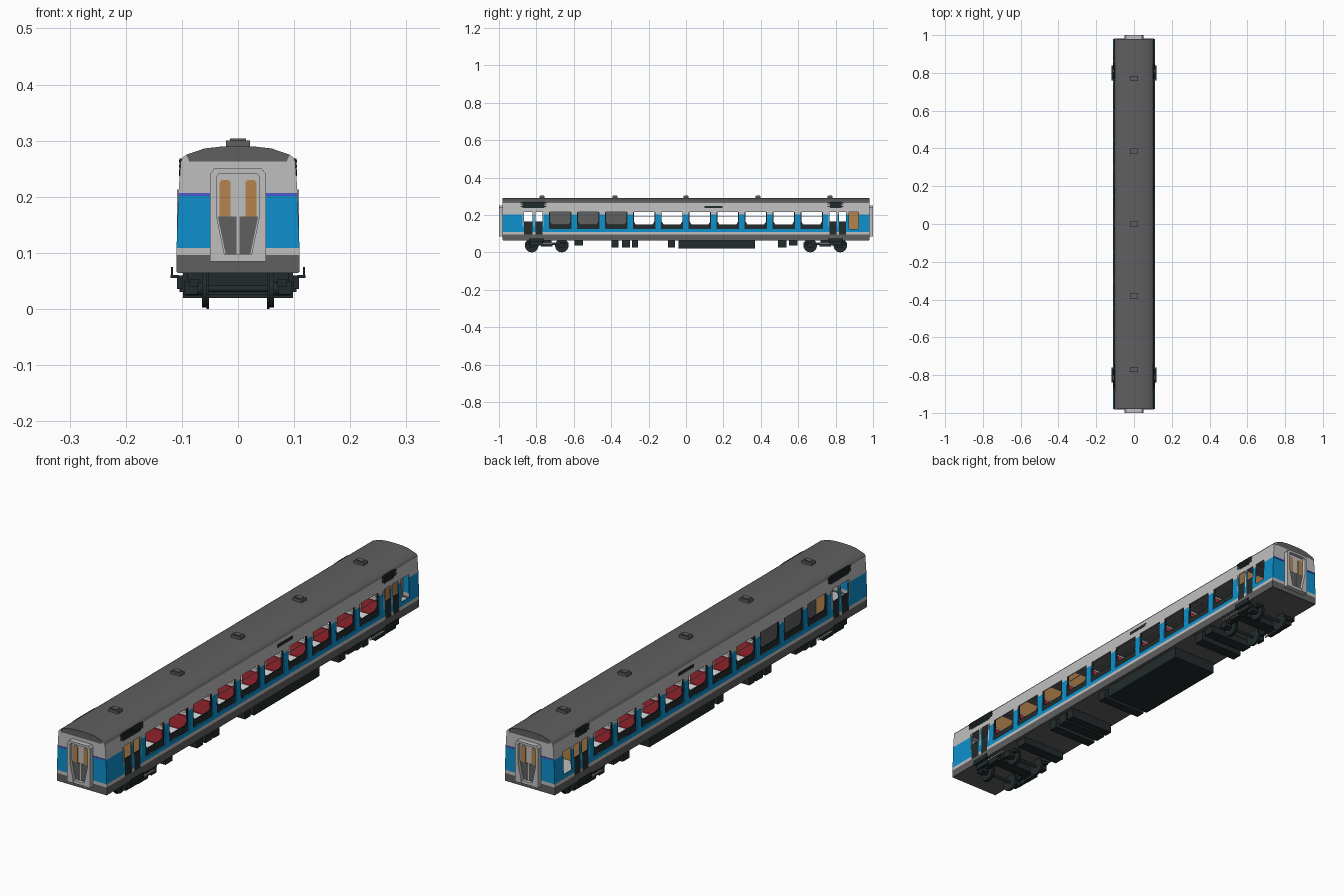
import bpy, bmesh, math
from mathutils import Matrix, Vector

if "Cube" in bpy.data.objects:
    bpy.data.objects.remove(bpy.data.objects["Cube"])

def material(name, r, g, b):
    m = bpy.data.materials.new(name)
    m.diffuse_color = (r, g, b, 1)
    m.use_nodes = True
    m.node_tree.nodes["Principled BSDF"].inputs["Base Color"].default_value = m.diffuse_color
    return m

GREY = material("light grey", .52, .52, .52)
BLUE = material("blue", .004, .28, .61)
DARK = material("dark grey", .115, .115, .12)
BLACK = material("underframe black", .016, .024, .025)
TAN = material("tan", .46, .23, .075)
PURPLE = material("purple stripe", .07, .10, .58)
RED = material("red", .45, .025, .04)
WHITE = material("white", .75, .75, .75)

def finish(name, bm, mats):
    me = bpy.data.meshes.new(name)
    bmesh.ops.recalc_face_normals(bm, faces=bm.faces)
    bm.to_mesh(me)
    bm.free()
    for m in mats:
        me.materials.append(m)
    ob = bpy.data.objects.new(name, me)
    bpy.context.collection.objects.link(ob)
    return ob

def mirror_x(ob):
    ob.modifiers.new("mirror", 'MIRROR').use_clip = True
    return ob

def boxes(name, items, mat, mirror=False):
    """items: (x0, x1, y0, y1, z0, z1)"""
    bm = bmesh.new()
    for x0, x1, y0, y1, z0, z1 in items:
        size = Matrix.Diagonal((x1 - x0, y1 - y0, z1 - z0, 1))
        mid = Vector(((x0 + x1) / 2, (y0 + y1) / 2, (z0 + z1) / 2))
        bmesh.ops.create_cube(bm, size=1, matrix=Matrix.Translation(mid) @ size)
    ob = finish(name, bm, [mat])
    return mirror_x(ob) if mirror else ob

def plates(name, items, mat, mirror=False):
    """items: (axis, outline points, d0, d1); outline is (y, z) for axis x, (x, z) for axis y"""
    bm = bmesh.new()
    for axis, pts, d0, d1 in items:
        def ring(d):
            return [bm.verts.new((d, a, b) if axis == 'x' else (a, d, b)) for a, b in pts]
        r0, r1 = ring(d0), ring(d1)
        bm.faces.new(r0)
        bm.faces.new(r1)
        for i in range(len(pts)):
            j = (i + 1) % len(pts)
            bm.faces.new((r0[i], r0[j], r1[j], r1[i]))
    ob = finish(name, bm, [mat])
    return mirror_x(ob) if mirror else ob

# Layout of openings along the side
bays = [-.672 + .1493 * i for i in range(10)]
windows = [(y - .06, y + .06) for y in bays]
doors = [(.768, .805), (.818, .855), (-.805, -.768), (-.865, -.822)]
small = (.872, .922)
ys = sorted({-.98, .98, *small, *[v for p in windows + doors for v in p]})

# Body shell: half profile swept along y, openings left out, then mirrored
profile = [(.110, .066), (.110, .096), (.1095, .109), (.109, .125), (.1075, .165), (.106, .203),
           (.1055, .215), (.102, .263), (.0985, .270), (.092, .275), (.06, .286), (.03, .2895), (0, .290)]

def inside(y, spans):
    return any(a < y < b for a, b in spans)

def band(z):
    return 2 if z < .096 or z > .263 else 1 if .109 < z < .203 else 0

bm = bmesh.new()
def face(pts, mi, smooth=False):
    f = bm.faces.new([bm.verts.new(p) for p in pts])
    f.material_index = mi
    f.smooth = smooth

for (xa, za), (xb, zb) in zip(profile, profile[1:]):
    zm = (za + zb) / 2
    for y0, y1 in zip(ys, ys[1:]):
        ym = (y0 + y1) / 2
        if inside(ym, windows) and .125 < zm < .215:
            continue
        if inside(ym, doors + [small]) and .165 < zm < .215:
            continue
        if inside(ym, [small]) and .125 < zm < .215:
            continue
        mi = 3 if inside(ym, doors) and .096 < zm < .165 else band(zm)
        face([(xa, y0, za), (xa, y1, za), (xb, y1, zb), (xb, y0, zb)], mi, zm > .263)
    if zm < .263:
        for y in (-.98, .98):
            face([(0, y, za), (xa, y, za), (xb, y, zb), (0, y, zb)], band(zm))
for y in (-.98, .98):
    face([(0, y, .263)] + [(x, y, z) for x, z in profile[7:]], 2)
bmesh.ops.remove_doubles(bm, verts=bm.verts, dist=1e-5)
body = mirror_x(finish("body_shell", bm, [GREY, BLUE, DARK, BLACK]))
sol = body.modifiers.new("thickness", 'SOLIDIFY')
sol.thickness = .004
sol.offset = -1

# Painted end stripes and light corner strips of the roof end
boxes("end_stripe", [(.05, .106, s * .981 - .001, s * .981 + .001, .201, .207) for s in (-1, 1)], PURPLE, True)
plates("roof_end_corner", [('y', [(.087, .263), (.102, .263), (.0985, .27), (.092, .275)], s * .98, s * .982)
                           for s in (-1, 1)], GREY, True)

# Window frames: deep dark lower part, thin sides
def frame(y, w=.06):
    half = [(w, .125), (w, .215), (w - .005, .215), (w - .005, .165), (w - .014, .150)]
    return [(y + a, z) for a, z in half] + [(y - a, z) for a, z in reversed(half)]
plates("window_frame", [('x', frame(y), .100, .1045) for y in bays], BLACK, True)
boxes("window_bar", [(.1015, .1035, y - .055, y + .055, .190, .1925) for y in bays[3:]], GREY, True)
boxes("door_edge_strip", [(.1, .1085, y - .002, y + .002, .1, .213)
                          for y in (-.813, -.872, -.761, .8115, .761)], GREY, True)

# Louvres above doors and the display on the side
lou = []
for y0, y1 in ((-.885, -.745), (.757, .843)):
    lou.append((.098, .1042, y0 + .012, y1 - .012, .236, .268))
    lou += [(.098, .1055, y0, y1, z, z + .005) for z in (.243, .252, .261)]
lou.append((.098, .1048, .10, .195, .237, .249))
boxes("side_louvre", lou, BLACK, True)

# Roof vents
vent_y = (-.77, -.38, 0, .385, .77)
boxes("roof_vent", [(-.021, .021, y - .014, y + .014, .285, .300) for y in vent_y]
      + [(-.014, .014, y - .010, y + .010, .300, .304) for y in vent_y], DARK)

# Gangway at both ends: frame, recessed door, dark panels and panes
gate, leaf, panel, pane = [], [], [], []
for s in (-1, 1):
    gate.append(('y', [(0, .25), (.043, .25), (.05, .24), (.05, .085), (.024, .085), (.024, .097), (.038, .165),
                       (.038, .236), (.034, .241), (0, .241)], s * .978, s * 1.0))
    leaf.append(('y', [(0, .085), (.04, .085), (.04, .245), (0, .245)], s * .98, s * .986))
    panel.append(('y', [(.003, .098), (.022, .098), (.036, .165), (.003, .165)], s * .984, s * .988))
    pane.append(('y', [(.013, .165), (.033, .165), (.033, .225), (.029, .230), (.017, .230), (.013, .225)],
                 s * .984, s * .988))
plates("gangway_frame", gate, GREY, True)
plates("gangway_door", leaf, GREY, True)
plates("gangway_door_panel", panel, DARK, True)
plates("gangway_door_pane", pane, TAN, True)
boxes("gangway_sill", [(-.026, .026, s * .989 - .009, s * .989 + .009, .085, .097) for s in (-1, 1)], GREY)

# Interior: floor, tan cross walls, corridor wall, seats and tables
boxes("floor_plate", [(-.108, .108, -.978, .978, .064, .070)], DARK)
boxes("inner_floor", [(-.104, .104, -.974, .974, .086, .090)], GREY)
edges = [y + .0747 for y in bays]
cross = [(-.1, .1, y - .002, y + .002, .09, .262) for y in (-.747, .747)]
cross += [(-.045, .1, y - .002, y + .002, .09, .262) for y in edges[:3]]
cross += [(s * .04 - .002, s * .04 + .002, .863, .974, .09, .262) for s in (-1, 1)]
boxes("tan_partition", cross, TAN)
boxes("corridor_wall", [(-.049, -.045, -.747, edges[2], .09, .262)], DARK)
cushion, back, table = [], [], []
for i, y in enumerate(bays):
    for s in ((1,) if i < 3 else (-1, 1)):
        xa, xb = sorted((s * .03, s * .098)) if i > 2 else (-.03, .098)
        for d in (-1, 1):
            a, b = sorted((y + d * .066, y + d * .028))
            cushion.append((xa, xb, a, b, .105, .124))
            a, b = sorted((y + d * .072, y + d * .062))
            back.append((xa, xb, a, b, .09, .190))
            a, b = sorted((y + d * .062, y + d * .056))
            cushion.append((xa, xb, a, b, .124, .180))
        table.append((xa + .01, xb, y - .022, y + .022, .138, .141))
boxes("seat_cushion", cushion, RED)
boxes("seat_back", back, WHITE)
boxes("table", table, WHITE)

# Underfloor equipment
under = [(-.04, .37, .020), (-.595, -.55, .036), (-.397, -.36, .026), (-.343, -.30, .026), (-.29, -.257, .026),
         (-.096, -.06, .026), (.493, .536, .026), (.55, .595, .036)]
boxes("underfloor_box", [(-.098, .098, a, b, z, .068) for a, b, z in under], BLACK)

# Bogies: wheels, axles, frames, axle boxes, dampers
bm = bmesh.new()
def disc(r, x0, x1, y, seg=28):
    m = Matrix.Translation(((x0 + x1) / 2, y, .036)) @ Matrix.Rotation(math.pi / 2, 4, 'Y')
    bmesh.ops.create_cone(bm, cap_ends=True, segments=seg, radius1=r, radius2=r, depth=x1 - x0, matrix=m)
axles = (-.825, -.664, .664, .825)
for y in axles:
    disc(.006, -.09, .09, y, 12)
    for s in (-1, 1):
        disc(.036, *sorted((s * .052, s * .056)), y)
        disc(.033, *sorted((s * .056, s * .064)), y)
        disc(.012, *sorted((s * .064, s * .094)), y, 16)
finish("wheelset", bm, [BLACK])
bog, rod = [], []
for s in (-1, 1):
    c = s * .7445
    bog += [(.07, .086, c - .115, c + .115, .040, .053), (0, .09, c - .025, c + .025, .042, .066),
            (.086, .104, c - .03, c + .03, .030, .048)]
    bog += [(.072, .096, c + d * .08 - .016, c + d * .08 + .016, .026, .050) for d in (-1, 1)]
    y = s * .80
    bog += [(.098, .109, y - .035, y + .035, .036, .060), (.106, .120, y - .040, y + .040, .055, .061),
            (.116, .119, y - .040, y + .040, .056, .075)]
    rod.append((.104, .109, s * .72 - .045, s * .72 + .045, .048, .053))
boxes("bogie_frame", bog, BLACK, True)
boxes("damper_rod", rod, GREY, True)
